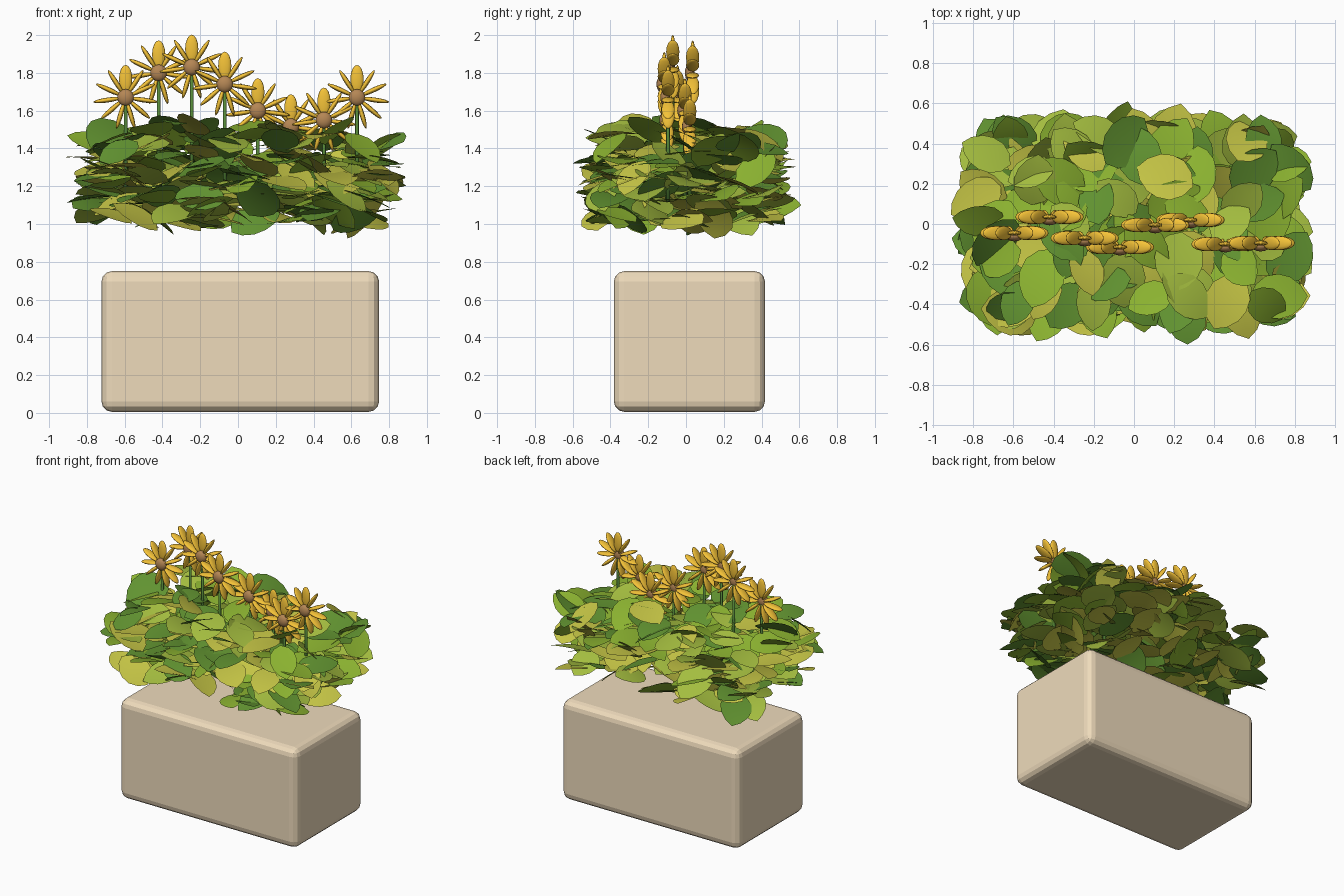
import bpy, bmesh, math, random
from mathutils import Matrix, Vector, Euler

if "Cube" in bpy.data.objects:
    bpy.data.objects.remove(bpy.data.objects["Cube"])

random.seed(5)


def mat(name, r, g, b):
    m = bpy.data.materials.new(name)
    m.diffuse_color = (r, g, b, 1)
    m.use_nodes = True
    m.node_tree.nodes["Principled BSDF"].inputs["Base Color"].default_value = m.diffuse_color
    return m


def make(name, bm, mats):
    me = bpy.data.meshes.new(name)
    bm.to_mesh(me)
    bm.free()
    for m in mats:
        me.materials.append(m)
    ob = bpy.data.objects.new(name, me)
    bpy.context.collection.objects.link(ob)
    for p in me.polygons:
        p.use_smooth = True
    return ob


stone = mat("stone", 0.86, 0.71, 0.50)
yellow = mat("petal_yellow", 0.92, 0.55, 0.04)
brown = mat("centre_brown", 0.46, 0.24, 0.09)
stem_green = mat("stem_green", 0.09, 0.24, 0.04)
greens = [mat("leaf_dark", 0.12, 0.29, 0.03), mat("leaf_mid", 0.26, 0.45, 0.03),
          mat("leaf_light", 0.37, 0.51, 0.05), mat("leaf_yellow", 0.56, 0.56, 0.06)]

# Planter block with faceted rounded edges
bpy.ops.mesh.primitive_cube_add(size=1, location=(0.012, 0.018, 0.378))
box = bpy.context.object
box.name = "planter"
box.scale = (1.47, 0.80, 0.745)
bpy.ops.object.transform_apply(location=False, rotation=False, scale=True)
bev = box.modifiers.new("round", 'BEVEL')
bev.width = 0.055
bev.segments = 3
box.data.materials.append(stone)

# Foliage: nearly flat pointed oval leaves scattered through a box-shaped mass
PROFILE = [(0.1, 0.55), (0.28, 0.92), (0.5, 1.0), (0.7, 0.86), (0.88, 0.5)]


def add_leaf(bm, m, length, width, colour):
    def v(t, s, w):
        bend = -0.04 * length * (2 * t - 1) ** 2
        return bm.verts.new(m @ Vector((length * (t - 0.5), s * w * width / 2,
                                        bend + 0.03 * width * w * abs(s))))
    base, tip = v(0, 0, 0), v(1, 0, 0)
    rows = [[v(t, s, w) for s in (-1, 0, 1)] for t, w in PROFILE]
    faces = [(base, rows[0][0], rows[0][1]), (base, rows[0][1], rows[0][2]),
             (tip, rows[-1][1], rows[-1][0]), (tip, rows[-1][2], rows[-1][1])]
    for a, b in zip(rows, rows[1:]):
        faces += [(a[0], b[0], b[1], a[1]), (a[1], b[1], b[2], a[2])]
    for f in faces:
        bm.faces.new(f).material_index = colour


bm = bmesh.new()
for i in range(360):
    x, y = random.uniform(-0.79, 0.79), random.uniform(-0.47, 0.47)
    rx, ry = abs(x) / 0.8, abs(y) / 0.48
    rim = (rx ** 4 + ry ** 4) ** 0.25
    if rim > 1:  # pull the corners in
        x, y = x / rim, y / rim
    z = random.uniform(0.99 + 0.03 * rim, 1.55 - 0.11 * min(rim, 1) ** 3)
    yaw = math.atan2(y * 1.6, x) + random.gauss(0, 0.8)
    rot = Euler((random.gauss(0, 0.35), random.gauss(0, 0.3), yaw))
    m = Matrix.Translation((x, y, z)) @ rot.to_matrix().to_4x4()
    length = random.uniform(0.24, 0.32)
    add_leaf(bm, m, length, length * random.uniform(0.64, 0.8), random.randrange(4))
make("foliage", bm, greens)

# Flowers: centre positions x, y, z
FLOWERS = [(-0.595, -0.045, 1.67), (-0.42, 0.035, 1.80), (-0.245, -0.07, 1.83),
           (-0.07, -0.115, 1.74), (0.105, -0.005, 1.60), (0.28, 0.02, 1.515),
           (0.455, -0.10, 1.55), (0.63, -0.095, 1.67)]

for n, pos in enumerate(FLOWERS, 1):
    c = Vector(pos)
    # Eleven petals in the xz plane; only the top one faces front
    bm = bmesh.new()
    for k in range(11):
        a = math.pi / 2 + k * math.tau / 11
        d = Vector((math.cos(a), 0, math.sin(a)))
        side = Vector((-d.z, 0, d.x))
        wide, thin = (side, Vector((0, -1, 0))) if k == 0 else (Vector((0, 1, 0)), side)
        rot = Matrix((wide, thin, d)).transposed().to_4x4()
        m = (Matrix.Translation(c + d * 0.097) @ rot
             @ Matrix.Diagonal((0.035, 0.013, 0.075, 1)))
        bmesh.ops.create_uvsphere(bm, u_segments=12, v_segments=8, radius=1, matrix=m)
    bmesh.ops.recalc_face_normals(bm, faces=bm.faces)
    make(f"petals_{n}", bm, [yellow])
    # Slightly flattened flower centre
    bm = bmesh.new()
    m = Matrix.Translation(c + Vector((0, -0.015, 0))) @ Matrix.Diagonal((1, 0.6, 1, 1))
    bmesh.ops.create_uvsphere(bm, u_segments=16, v_segments=10, radius=0.044, matrix=m)
    make(f"flower_centre_{n}", bm, [brown])
    # Stem reaching down into the leaves
    bm = bmesh.new()
    low = 1.12
    bmesh.ops.create_cone(bm, cap_ends=True, segments=8, radius1=0.011, radius2=0.009,
                          depth=c.z - low,
                          matrix=Matrix.Translation((c.x, c.y, (c.z + low) / 2)))
    make(f"stem_{n}", bm, [stem_green])
